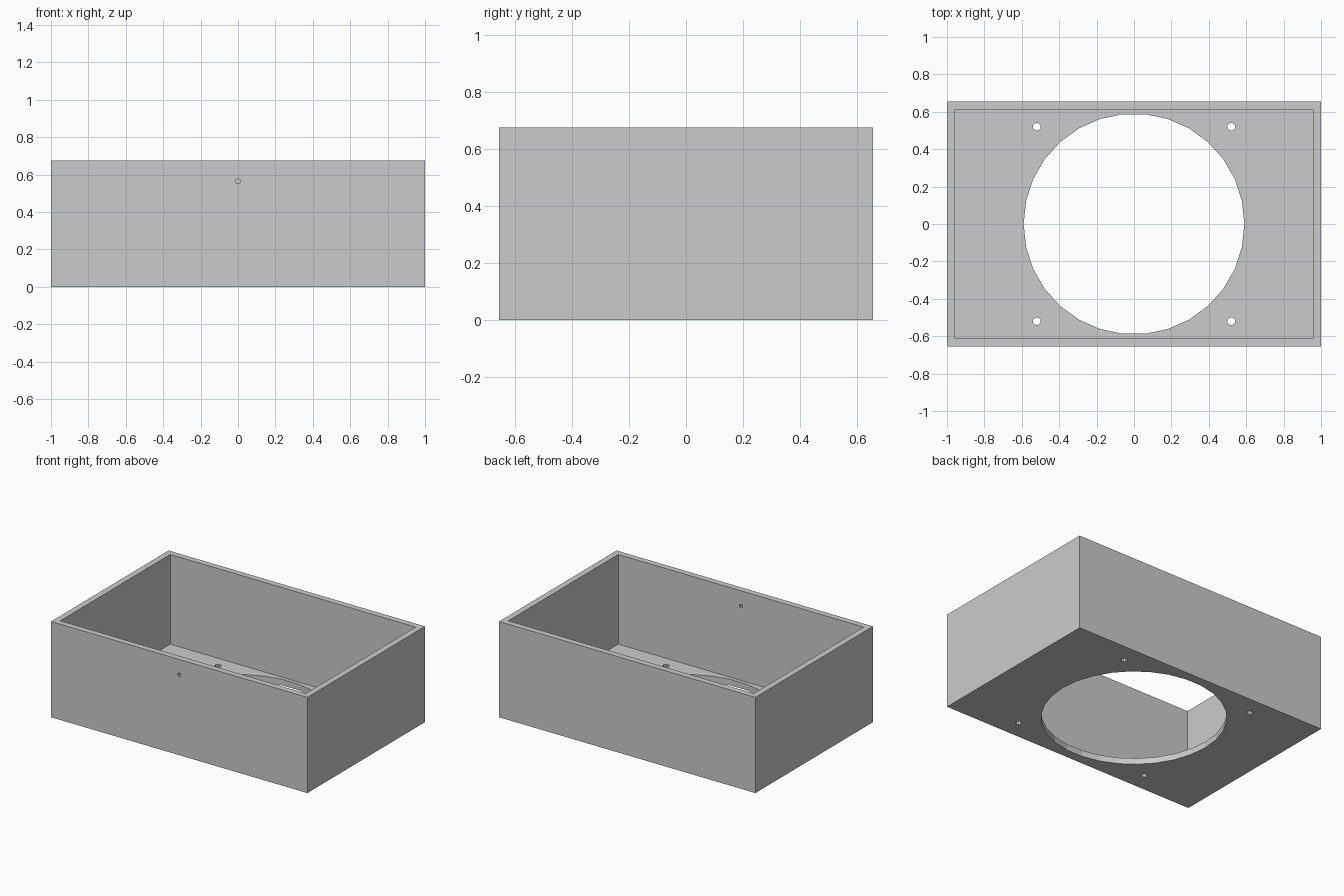
import bpy
import math

cube = bpy.data.objects.get("Cube")
if cube:
    bpy.data.objects.remove(cube, do_unlink=True)

LENGTH, WIDTH, HEIGHT = 2.0, 1.31, 0.675
WALL = 0.043
FLOOR = 0.043

grey = bpy.data.materials.new("plain grey")
grey.use_nodes = True
grey.diffuse_color = (0.6, 0.6, 0.6, 1)
grey.node_tree.nodes["Principled BSDF"].inputs["Base Color"].default_value = (0.6, 0.6, 0.6, 1)


def box(name, size, bottom):
    bpy.ops.mesh.primitive_cube_add(size=1, location=(0, 0, bottom + size[2] / 2))
    obj = bpy.context.object
    obj.name = name
    obj.scale = size
    bpy.ops.object.transform_apply(location=True, rotation=True, scale=True)
    obj.data.materials.append(grey)
    return obj


def drill(name, sides, radius, depth, location, rotation=(0, 0, 0)):
    bpy.ops.mesh.primitive_cylinder_add(vertices=sides, radius=radius, depth=depth,
                                        location=location, rotation=rotation)
    obj = bpy.context.object
    obj.name = name
    obj.data.materials.append(grey)
    return obj


def cut(target, cutter):
    cutter.hide_render = True
    mod = target.modifiers.new(cutter.name, "BOOLEAN")
    mod.operation = "DIFFERENCE"
    mod.solver = "EXACT"
    mod.object = cutter
    bpy.context.view_layer.objects.active = target
    bpy.ops.object.modifier_apply(modifier=mod.name)
    bpy.data.objects.remove(cutter, do_unlink=True)


# Open-topped case
case = box("open_case", (LENGTH, WIDTH, HEIGHT), 0)
cut(case, box("cavity", (LENGTH - 2 * WALL, WIDTH - 2 * WALL, HEIGHT), FLOOR))

# Large round opening in the floor, with a corner pointing along x
cut(case, drill("floor_opening", 30, 0.59, 0.3, (0, 0, 0), (0, 0, math.pi / 2)))

# Four mounting holes around the opening
for x in (-0.52, 0.52):
    for y in (-0.52, 0.52):
        cut(case, drill("mounting_hole", 10, 0.021, 0.3, (x, y, 0)))

# Small hole through the front wall
cut(case, drill("front_hole", 8, 0.013, 0.2, (0, -WIDTH / 2, 0.565), (math.pi / 2, 0, 0)))
